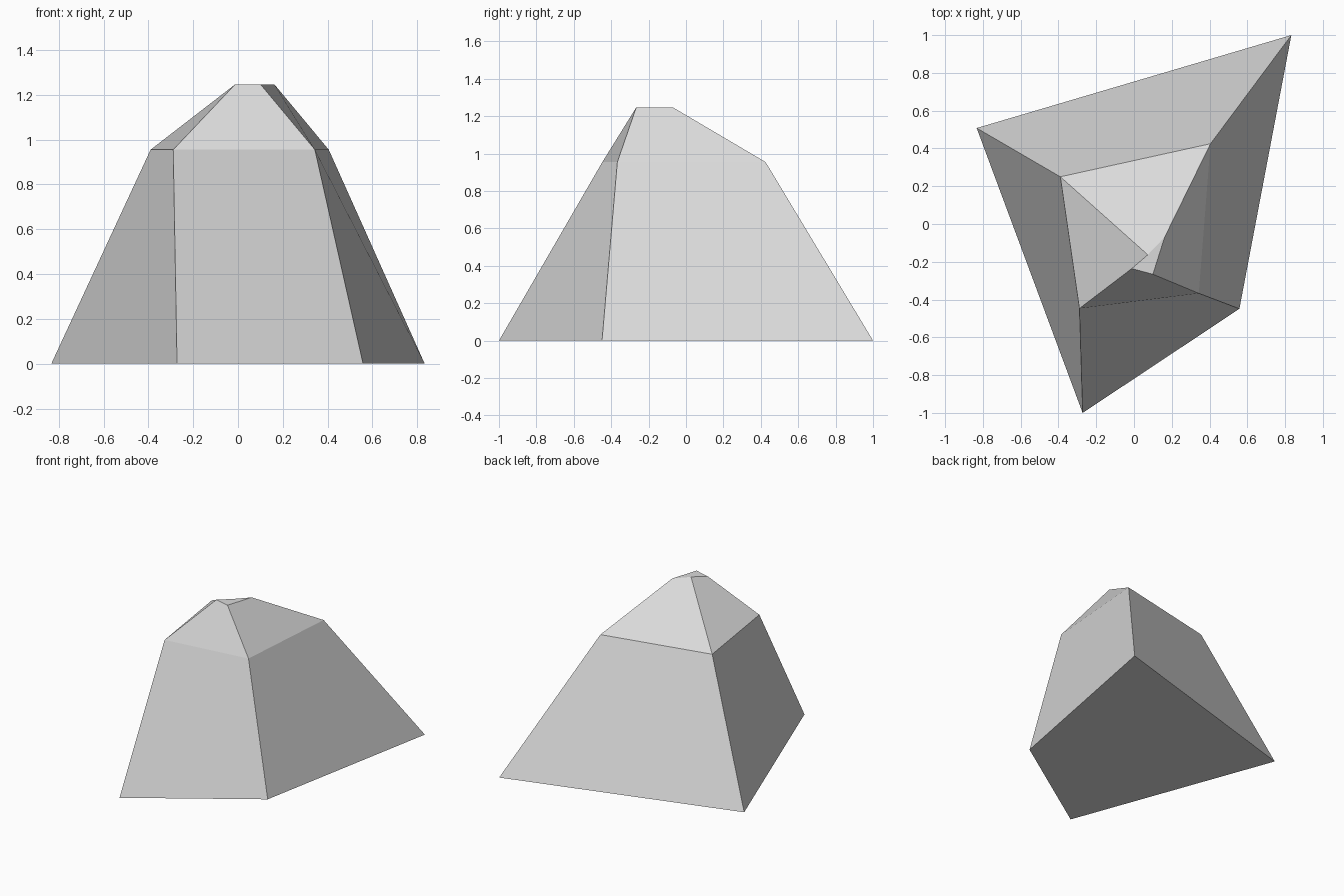
import bpy
import bmesh

if "Cube" in bpy.data.objects:
    bpy.data.objects.remove(bpy.data.objects["Cube"])

# One plain grey stone
stone = bpy.data.materials.new("pale grey stone")
stone.diffuse_color = (0.70, 0.70, 0.70, 1.0)
stone.use_nodes = True
stone.node_tree.nodes["Principled BSDF"].inputs["Base Color"].default_value = stone.diffuse_color

# Three four-sided rings, counter-clockwise from above: (height, corners)
RINGS = [
    (0.0, [(-0.833, 0.508), (-0.272, -1.0), (0.558, -0.449), (0.833, 1.0)]),
    (0.955, [(-0.39, 0.25), (-0.289, -0.447), (0.343, -0.367), (0.405, 0.425)]),
    (1.247, [(0.073, -0.163), (-0.012, -0.236), (0.10, -0.266), (0.162, -0.07)]),
]

bm = bmesh.new()
loops = [[bm.verts.new((x, y, z)) for x, y in ring] for z, ring in RINGS]

# Sloping sides, bridged ring to ring; the first corner sets the fold diagonal
for level, (low, high) in enumerate(zip(loops, loops[1:])):
    for i in range(4):
        j = (i + 1) % 4
        if level == 0:
            bm.faces.new((low[j], high[j], high[i], low[i]))
        else:
            bm.faces.new((low[i], low[j], high[j], high[i]))

# Flat underside and small flat summit
bm.faces.new(loops[0][::-1])
bm.faces.new(loops[-1])

mesh = bpy.data.meshes.new("boulder")
bm.to_mesh(mesh)
bm.free()
mesh.materials.append(stone)
boulder = bpy.data.objects.new("boulder", mesh)
bpy.context.collection.objects.link(boulder)
